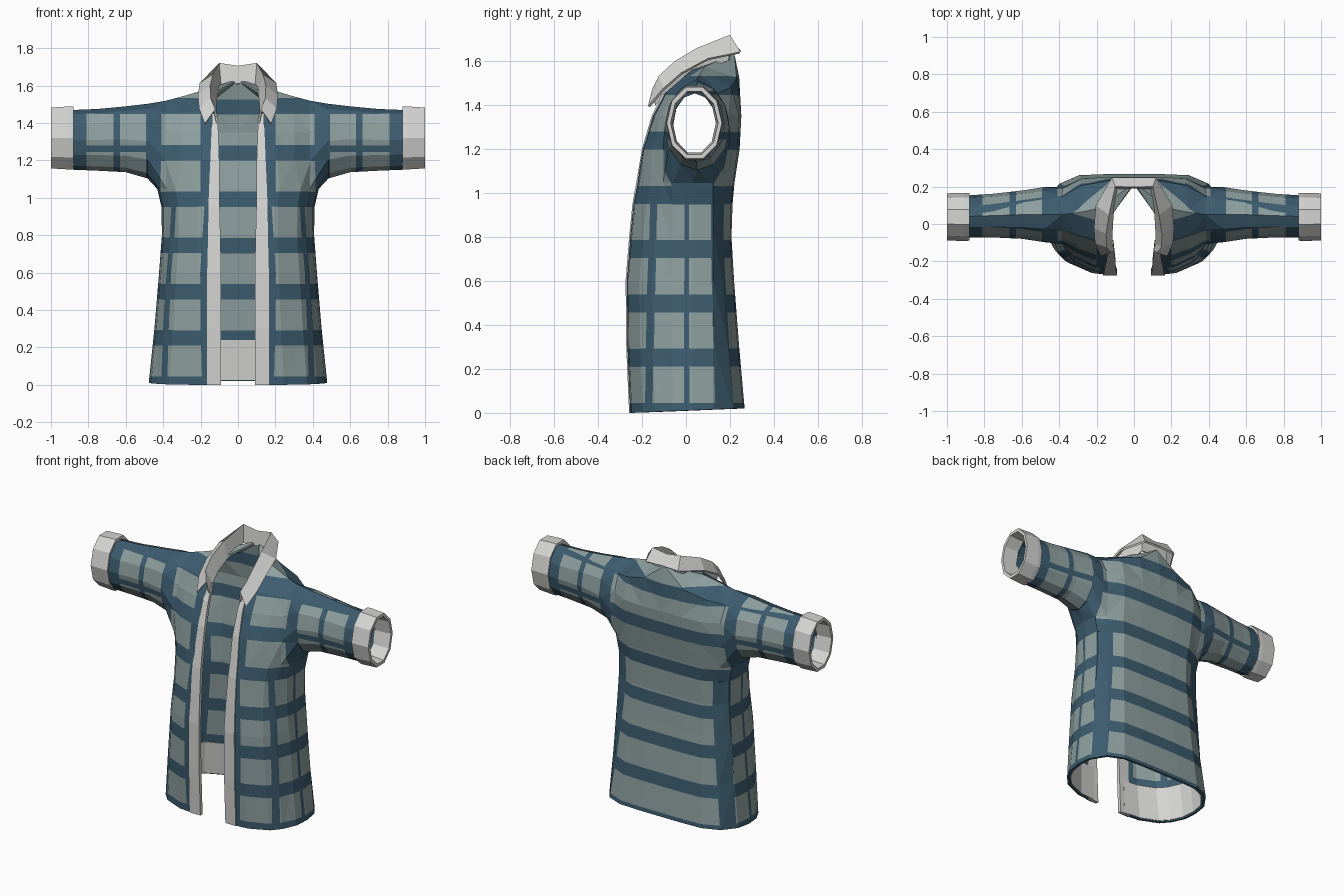
import bpy, bmesh, math
from mathutils import Vector

if "Cube" in bpy.data.objects:
    bpy.data.objects.remove(bpy.data.objects["Cube"])


def material(name, rgb):
    m = bpy.data.materials.new(name)
    m.diffuse_color = (*rgb, 1)
    m.use_nodes = True
    m.node_tree.nodes["Principled BSDF"].inputs["Base Color"].default_value = m.diffuse_color
    return m


NAVY = material("dark blue cloth", (0.046, 0.108, 0.160))
CHECK = material("pale grey green check", (0.270, 0.345, 0.345))
GREY = material("light grey trim", (0.66, 0.66, 0.65))


def finish(bm, name, mats, thickness=0):
    """Turn a right-hand half into a mirrored, optionally thickened object."""
    bmesh.ops.recalc_face_normals(bm, faces=bm.faces[:])
    me = bpy.data.meshes.new(name)
    bm.to_mesh(me)
    bm.free()
    ob = bpy.data.objects.new(name, me)
    bpy.context.collection.objects.link(ob)
    for m in mats:
        me.materials.append(m)
    mod = ob.modifiers.new("mirror", 'MIRROR')
    mod.use_clip = True
    if thickness:
        s = ob.modifiers.new("thickness", 'SOLIDIFY')
        s.thickness = thickness
        s.offset = 0
    return ob


def strip(bm, a, b, closed=False):
    n = len(a)
    for i in range(n if closed else n - 1):
        j = (i + 1) % n
        bm.faces.new((a[i], a[j], b[j], b[i]))


def loft(name, rows, closed=False, caps=False, thickness=0):
    bm = bmesh.new()
    vs = [[bm.verts.new(p) for p in r] for r in rows]
    for a, b in zip(vs, vs[1:]):
        strip(bm, a, b, closed)
    if caps:
        bm.faces.new(vs[0])
        bm.faces.new(vs[-1])
    return finish(bm, name, [GREY], thickness)


def body_ring(z, w, f, b, tilt=0.0):
    """Half cross-section of the torso, front opening to centre back."""
    pts = [(0.125, f), (0.52 * w, f + 0.01), (0.78 * w, f + 0.06),
           (0.89 * w, f + 0.115), (0.975 * w, -0.06), (w, 0.03), (0.975 * w, 0.12),
           (0.84 * w, b - 0.05), (0.62 * w, b - 0.006), (0.3 * w, b), (0, b)]
    return [(x, y, z + tilt * (y - f)) for x, y in pts]


def oval(x, cy, cz, ry, rz, n=12, first=-4):
    return [(x, cy + ry * math.sin(2 * math.pi * (i + first) / n),
             cz + rz * math.cos(2 * math.pi * (i + first) / n)) for i in range(n)]


# ---- shirt shell: torso, shoulders and sleeves ----
bm = bmesh.new()


def add(points):
    return [bm.verts.new(p) for p in points]


rings = [add(body_ring(*r)) for r in (
    (0, .47, -.25, .26, .04), (.3, .44, -.263, .235), (.6, .415, -.266, .212),
    (.8, .40, -.25, .2), (.95, .402, -.235, .205), (1.05, .425, -.215, .214))]
for a, b in zip(rings, rings[1:]):
    strip(bm, a, b)
top = rings[-1]

# chest and upper back, up to the shoulder ridge
front = [top[:4]] + [add(r) for r in (
    [(.125, -.19, 1.2), (.21, -.185, 1.2), (.3, -.15, 1.2), (.385, -.1, 1.2)],
    [(.125, -.145, 1.35), (.2, -.135, 1.35), (.3, -.105, 1.35), (.385, -.065, 1.35)],
    [(.13, -.09, 1.45), (.2, -.08, 1.46), (.29, -.055, 1.455), (.385, -.025, 1.45)])]
back = [top[7:]] + [add(r) for r in (
    [(.375, .19, 1.2), (.27, .228, 1.2), (.13, .237, 1.2), (0, .237, 1.2)],
    [(.38, .185, 1.35), (.28, .235, 1.35), (.14, .245, 1.35), (0, .245, 1.35)],
    [(.385, .14, 1.45), (.28, .2, 1.48), (.14, .225, 1.52), (0, .235, 1.53)])]
ridge = add([(.13, .03, 1.555), (.18, .085, 1.57), (.28, .065, 1.54), (.385, .05, 1.512)])
nape = bm.verts.new((0, .215, 1.63))
front.append(ridge)
back.append([ridge[3], ridge[2], ridge[1], nape])
for rows in (front, back):
    for a, b in zip(rows, rows[1:]):
        strip(bm, a, b)
bm.faces.new((ridge[1], ridge[0], nape))

# sleeve grows out of the armhole loop
loop = ([front[r][3] for r in range(5)] + [back[r][0] for r in (3, 2, 1, 0)]
        + [top[6], top[5], top[4]])
for s in ((.48, .05, 1.303, .14, .193), (.6, .05, 1.313, .122, .169),
          (.75, .045, 1.31, .11, .158), (.9, .04, 1.31, .105, .152)):
    nxt = add(oval(*s))
    strip(bm, loop, nxt, True)
    loop = nxt

# ---- plaid: cut the cloth along the check borders, then colour by position ----
bmesh.ops.triangulate(bm, faces=bm.faces[:])


def cut(co, no, test):
    faces = [f for f in bm.faces if test(f.calc_center_median())]
    geom = faces + list({e for f in faces for e in f.edges}) + list({v for f in faces for v in f.verts})
    bmesh.ops.bisect_plane(bm, geom=geom, dist=1e-5, plane_co=co, plane_no=no)


BANDS = [(.045 + .247 * k, .21 + .247 * k) for k in range(7)]
ANGLES = [(38, 64), (70, 89), (92, 106), (118, 181)]      # degrees from the front
BLOCKS = [(.2, .41), (.49, .63), (.665, .81)]             # along the sleeve
SPLIT = BANDS[4][0]
for lo, hi in BANDS:
    for z in (lo, hi):
        cut((0, 0, z), (0, 0, 1), lambda c: c.x < .5 or z > 1.25)
for z in (1.245, 1.46):
    cut((0, 0, z), (0, 0, 1), lambda c: c.x > .44)
for pair in ANGLES:
    for a in pair:
        if a < 180:
            t = math.radians(a)
            cut((0, 0, 0), (math.cos(t), math.sin(t), 0), lambda c: c.z < SPLIT)
for pair in BLOCKS:
    for x in pair:
        cut((x, 0, 0), (1, 0, 0), lambda c: c.z > SPLIT and (x > .3 or c.y < .05))


def inside(v, spans):
    return any(a < v < b for a, b in spans)


for f in bm.faces:
    c = f.calc_center_median()
    if c.z < SPLIT:
        light = inside(c.z, BANDS) and inside(math.degrees(math.atan2(c.x, -c.y)), ANGLES)
    elif c.x < .45:
        light = inside(c.z, BANDS) and c.x < .41 and (c.x > .2 or c.y > .1)
    else:
        rows = c.z < 1.245 or inside(c.z, BANDS[5:6]) or (c.z > 1.46 and c.y > .05)
        light = rows and inside(c.x, BLOCKS)
    f.material_index = int(light)
finish(bm, "shirt_cloth", [NAVY, CHECK], 0.014)

# ---- hem lining inside the bottom edge ----
lining = []
for r in ((.006, .47, -.25, .26, .04), (.24, .445, -.26, .24)):
    lining.append([(x * .97, y * .95, z) for x, y, z in body_ring(*r)])
loft("hem_lining", lining, thickness=0.004)

# ---- button bands down the front opening ----
loft("front_band", [[(x0, y - .009, z), (x1, y - .009, z), (x1, y + .014, z), (x0, y + .014, z)]
     for z, x0, x1, y in (
         (0, .09, .165, -.25), (.3, .09, .165, -.263), (.6, .09, .165, -.266),
         (.8, .094, .16, -.25), (.95, .098, .158, -.235), (1.05, .1, .155, -.217),
         (1.2, .1, .148, -.192), (1.35, .105, .142, -.148), (1.45, .11, .138, -.1))],
     closed=True, caps=True)

# ---- cuffs ----
loft("cuff", [oval(x, .038, 1.32, ry, rz, 10, 0.5) for x, ry, rz in (
    (.885, .104, .150), (.88, .127, .176), (.905, .129, .177), (1.0, .126, .171),
    (1.0, .108, .150), (.89, .098, .142))], closed=True)

# ---- folded collar: stand, fold line, fallen edge ----
loft("collar", [
    [(0, .195, 1.61), (.095, .19, 1.605), (.115, .05, 1.55), (.12, -.04, 1.5), (.12, -.1, 1.44), (.11, -.14, 1.40)],
    [(0, .2, 1.7), (.1, .2, 1.715), (.135, .05, 1.655), (.15, -.05, 1.595), (.148, -.12, 1.53), (.125, -.15, 1.47)],
    [(0, .245, 1.645), (.115, .245, 1.64), (.2, .1, 1.61), (.21, -.02, 1.545), (.205, -.1, 1.475), (.175, -.168, 1.395)],
], thickness=0.012)
